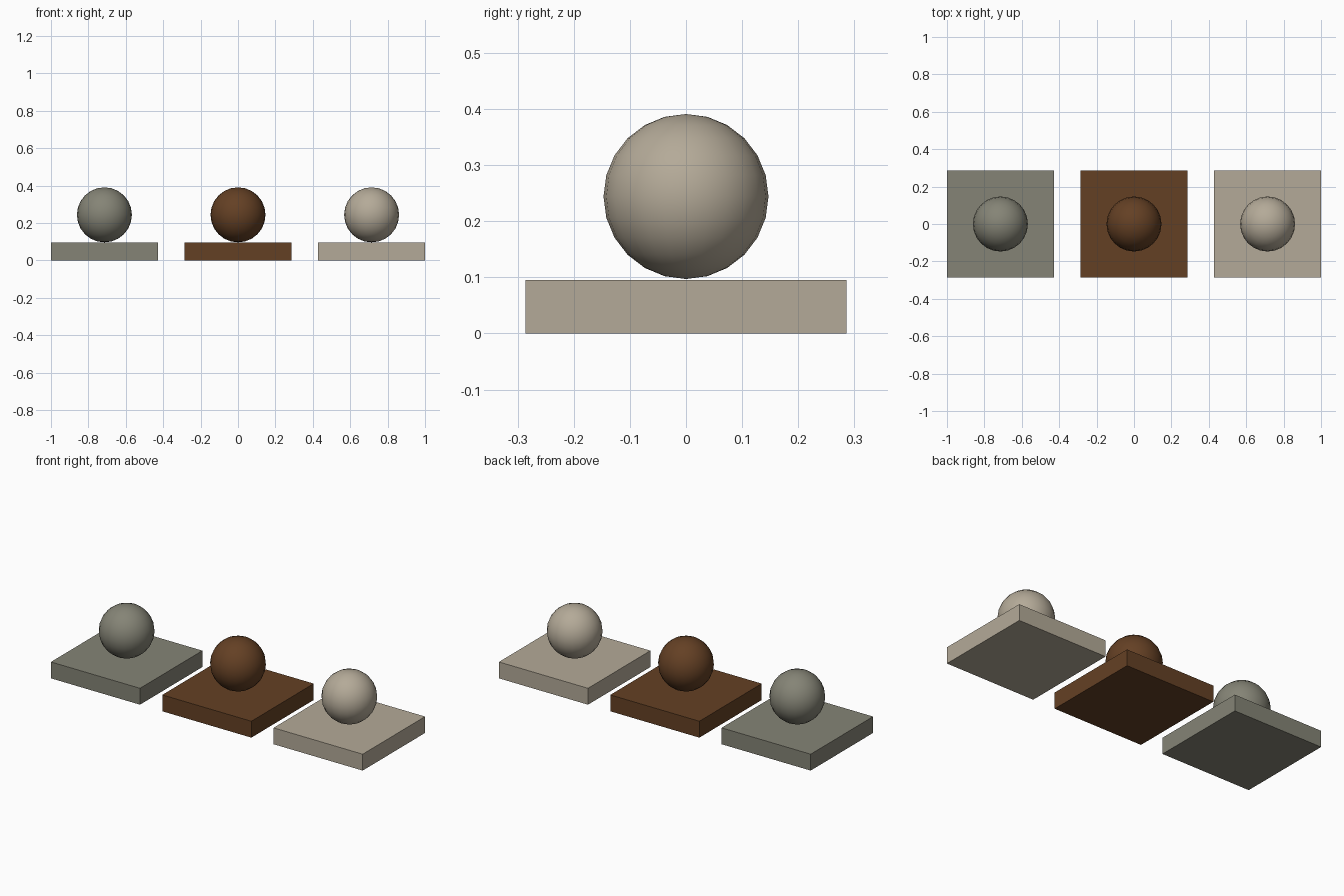
import bpy

if "Cube" in bpy.data.objects:
    bpy.data.objects.remove(bpy.data.objects["Cube"])

PITCH = 2 * 5 / 14     # spacing between the samples
HALF = 2 / 7           # half width of a base plate
THICK = 0.095
RADIUS = 0.147


def linear(c):
    c /= 255
    return c / 12.92 if c <= 0.04045 else ((c + 0.055) / 1.055) ** 2.4


def material(name, rgb):
    m = bpy.data.materials.new(name)
    m.diffuse_color = [linear(c) for c in rgb] + [1]
    m.use_nodes = True
    m.node_tree.nodes["Principled BSDF"].inputs["Base Color"].default_value = m.diffuse_color
    return m


samples = [("grey", (133, 132, 118)), ("brown", (100, 64, 36)), ("beige", (180, 170, 152))]

for i, (name, rgb) in enumerate(samples):
    mat = material(name, rgb)
    x = (i - 1) * PITCH

    # square base plate
    bpy.ops.mesh.primitive_cube_add(size=1, location=(x, 0, THICK / 2))
    plate = bpy.context.object
    plate.scale = (2 * HALF, 2 * HALF, THICK)
    bpy.ops.object.transform_apply(location=False, rotation=False, scale=True)
    plate.name = name + "_plate"
    plate.data.materials.append(mat)

    # smooth ball resting on the plate
    bpy.ops.mesh.primitive_uv_sphere_add(segments=24, ring_count=12, radius=RADIUS,
                                         location=(x, 0, THICK + 0.002 + RADIUS))
    ball = bpy.context.object
    bpy.ops.object.shade_smooth()
    ball.name = name + "_ball"
    ball.data.materials.append(mat)
